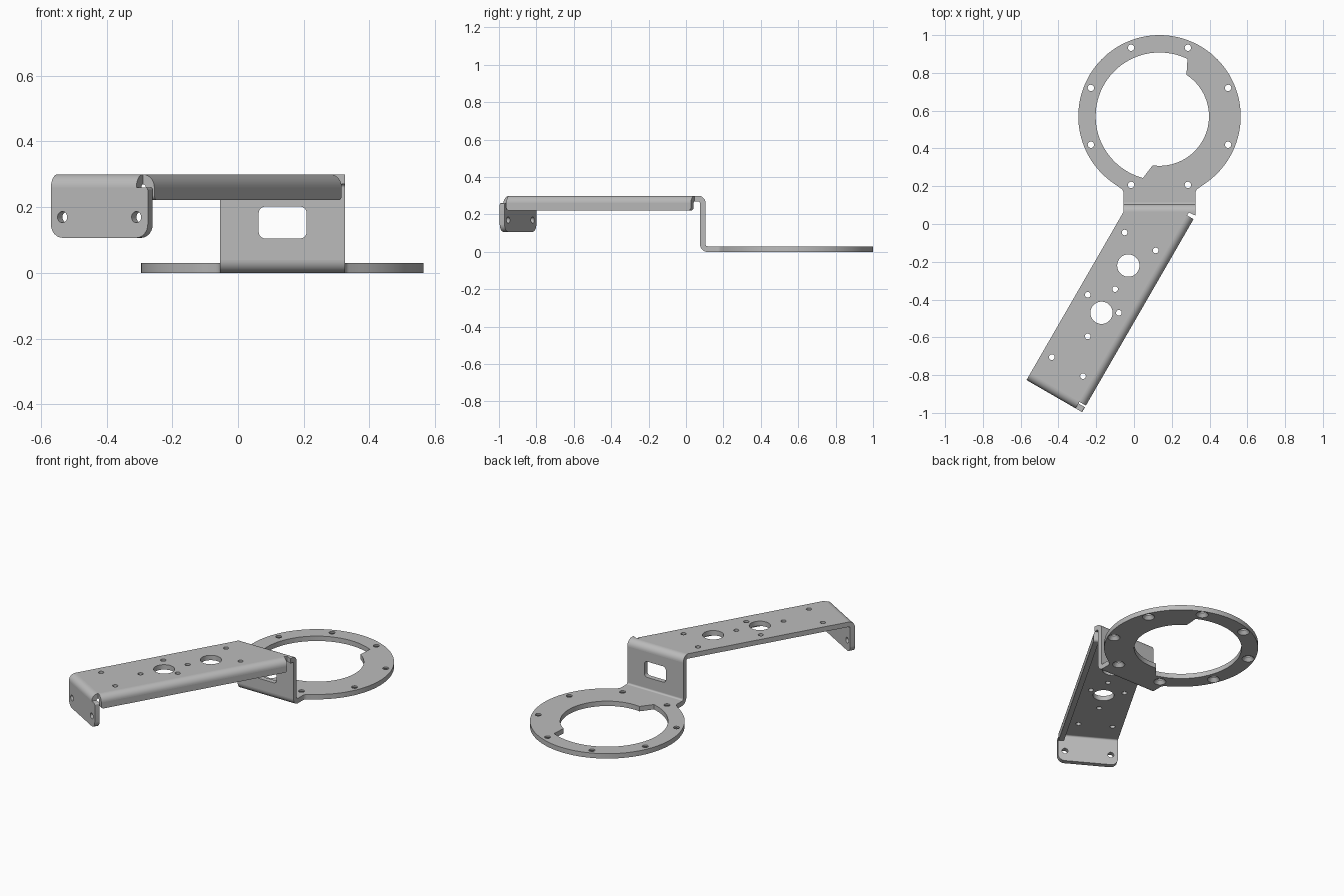
import bpy, bmesh, math
from mathutils import Matrix, Vector

cube = bpy.data.objects.get("Cube")
if cube:
    bpy.data.objects.remove(cube, do_unlink=True)

steel = bpy.data.materials.new("grey_steel")
steel.use_nodes = True
GREY = (0.5, 0.5, 0.5, 1)
steel.diffuse_color = GREY
steel.node_tree.nodes["Principled BSDF"].inputs["Base Color"].default_value = GREY

T = 0.03               # sheet thickness
R_OUT, R_IN = 0.04, 0.01   # bend radii
TOP = 0.30
MOVE = Matrix.Translation
XZ = Matrix.Rotation(math.pi / 2, 4, 'X')                       # drawn in x,z
YZ = Matrix(((0, 0, 1, 0), (1, 0, 0, 0), (0, 1, 0, 0), (0, 0, 0, 1)))  # drawn in y,z
ARM = MOVE((-0.569, -0.826, 0)) @ Matrix.Rotation(-math.pi / 6, 4, 'Z')


def arc(cx, cy, r, start, end, steps):
    angles = [math.radians(start + (end - start) * i / steps) for i in range(steps + 1)]
    return [(cx + r * math.cos(t), cy + r * math.sin(t)) for t in angles]


def circle(cx, cy, r, n=32):
    return arc(cx, cy, r, 0, 360, n)[:-1]


def rounded(corners, steps=6):
    """Polygon from (x, y, radius) corners with the corners filleted."""
    out = []
    for i, (x, y, r) in enumerate(corners):
        p = Vector((x, y))
        if r == 0:
            out.append((x, y))
            continue
        d0 = (Vector(corners[i - 1][:2]) - p).normalized()
        d1 = (Vector(corners[(i + 1) % len(corners)][:2]) - p).normalized()
        half = d0.angle(d1) / 2
        centre = p + (d0 + d1).normalized() * (r / math.sin(half))
        v0 = p + d0 * (r / math.tan(half)) - centre
        v1 = p + d1 * (r / math.tan(half)) - centre
        for k in range(steps + 1):
            v = v0.lerp(v1, k / steps).normalized() * r
            out.append(tuple(centre + v))
    return out


def evaluated_mesh(obj):
    bpy.context.view_layer.update()
    dg = bpy.context.evaluated_depsgraph_get()
    return bpy.data.meshes.new_from_object(obj.evaluated_get(dg))


def finish(name, mesh):
    obj = bpy.data.objects.new(name, mesh)
    bpy.context.collection.objects.link(obj)
    mesh.name = name
    mesh.materials.clear()
    mesh.materials.append(steel)
    bpy.ops.object.select_all(action='DESELECT')
    obj.select_set(True)
    bpy.context.view_layer.objects.active = obj
    bpy.ops.object.shade_smooth_by_angle(angle=math.radians(30))
    return obj


def plate(name, loops, frame, thickness=T):
    """Extrude an outline with holes along the local z of the frame."""
    curve = bpy.data.curves.new(name, 'CURVE')
    curve.dimensions = '2D'
    curve.fill_mode = 'BOTH'
    curve.extrude = thickness / 2
    for pts in loops:
        spline = curve.splines.new('POLY')
        spline.points.add(len(pts) - 1)
        for sp, (x, y) in zip(spline.points, pts):
            sp.co = (x, y, 0, 1)
        spline.use_cyclic_u = True
    helper = bpy.data.objects.new(name + "_outline", curve)
    bpy.context.collection.objects.link(helper)
    mesh = evaluated_mesh(helper)
    bpy.data.objects.remove(helper, do_unlink=True)
    bm = bmesh.new()
    bm.from_mesh(mesh)
    bmesh.ops.remove_doubles(bm, verts=bm.verts, dist=1e-5)
    bm.transform(frame @ MOVE((0, 0, thickness / 2)))
    bmesh.ops.recalc_face_normals(bm, faces=bm.faces)
    bm.to_mesh(mesh)
    bm.free()
    return finish(name, mesh)


def bend(name, cx, cy, start, frame, length):
    loop = arc(cx, cy, R_OUT, start, start + 90, 10) + arc(cx, cy, R_IN, start + 90, start, 10)
    return plate(name, [loop], frame, length)


# Mounting ring with its tab, stepped opening and bolt circle
CX, CY = 0.135, 0.57
HALF = 0.19            # half width of the tab and upright
LEFT, RIGHT = CX - HALF, CX + HALF
WALL = 0.075           # front face of the upright
tab_y = WALL + R_OUT
outline = arc(CX, CY, 0.43, -57, 237, 90)
outline += rounded([(*outline[-1], 0), (LEFT, 0.178, 0.03), (LEFT, tab_y, 0),
                    (RIGHT, tab_y, 0), (RIGHT, 0.178, 0.03), (*outline[0], 0)])[1:-1]
opening = arc(CX, CY, 0.338, 64, 255, 60) + arc(CX, CY, 0.262, 262, 417, 50)
bolts = [arc(CX, CY, 0.393, 22.5 + 45 * i, 0, 1)[0] for i in range(8)]
ring = plate("mounting_ring", [outline, opening] + [circle(x, y, 0.017, 24) for x, y in bolts],
             Matrix())

# Countersinks on the underside of the ring
bm = bmesh.new()
for x, y in bolts:
    bmesh.ops.create_cone(bm, cap_ends=True, segments=24, radius1=0.036, radius2=0.016,
                          depth=0.024, matrix=MOVE((x, y, 0.01)))
cutter_mesh = bpy.data.meshes.new("countersink_cutter")
bm.to_mesh(cutter_mesh)
bm.free()
cutter = bpy.data.objects.new("countersink_cutter", cutter_mesh)
cutter.hide_render = True
bpy.context.collection.objects.link(cutter)
mod = ring.modifiers.new("countersinks", 'BOOLEAN')
mod.operation = 'DIFFERENCE'
mod.solver = 'EXACT'
mod.object = cutter
cut_mesh = evaluated_mesh(ring)
bpy.data.objects.remove(ring, do_unlink=True)
bpy.data.objects.remove(cutter, do_unlink=True)
finish("mounting_ring", cut_mesh)

# Upright with window, and its two bends
bend_z = TOP - R_OUT
plate("upright", [[(LEFT, R_OUT), (RIGHT, R_OUT), (RIGHT, bend_z), (LEFT, bend_z)],
                  rounded([(0.063, 0.105, 0.02), (0.209, 0.105, 0.02),
                           (0.209, 0.202, 0.02), (0.063, 0.202, 0.02)])],
      MOVE((0, WALL + T, 0)) @ XZ)
back_y = WALL + T - R_OUT
bend("lower_bend", tab_y, R_OUT, 180, MOVE((LEFT, 0, 0)) @ YZ, 2 * HALF)
bend("upper_bend", back_y, bend_z, 0, MOVE((LEFT, 0, 0)) @ YZ, 2 * HALF)

# Slanted arm plate with its holes
WIDTH, LENGTH = 0.34, 1.18
side = WIDTH - R_OUT


def on_arm(b, a):
    return tuple((ARM @ Vector((b, a, 0))).xy)


arm_outline = [(LEFT, back_y), on_arm(0, R_OUT), on_arm(side, R_OUT), on_arm(side, LENGTH),
               (0.29, 0.061), (RIGHT, 0.045), (RIGHT, back_y)]
big_holes = [(-0.03, -0.22), (-0.172, -0.47)]
small_holes = [(-0.05, -0.045), (0.115, -0.14), (-0.1, -0.345), (-0.245, -0.375),
               (-0.08, -0.47), (-0.245, -0.595), (-0.435, -0.705), (-0.27, -0.805)]
plate("arm_plate", [arm_outline] + [circle(x, y, 0.059, 48) for x, y in big_holes]
      + [circle(x, y, 0.015, 20) for x, y in small_holes], MOVE((0, 0, TOP - T)))

# Stiffening lip along the arm's edge
plate("side_lip", [rounded([(R_OUT, bend_z, 0), (R_OUT, 0.222, 0.015),
                            (LENGTH, 0.222, 0.015), (LENGTH, bend_z, 0)])],
      ARM @ MOVE((WIDTH - T, 0, 0)) @ YZ)
bend("side_bend", side, bend_z, 0, ARM @ MOVE((0, LENGTH, 0)) @ XZ, LENGTH - R_OUT)

# Drilled flange at the arm's end
plate("end_flange", [rounded([(0, bend_z, 0), (0, 0.107, 0.04),
                              (WIDTH, 0.107, 0.04), (WIDTH, bend_z, 0.008)])]
      + [circle(b, 0.17, 0.017, 24) for b in (0.04, 0.30)],
      ARM @ MOVE((0, T, 0)) @ XZ)
bend("end_bend", R_OUT, bend_z, 90, ARM @ YZ, side)
